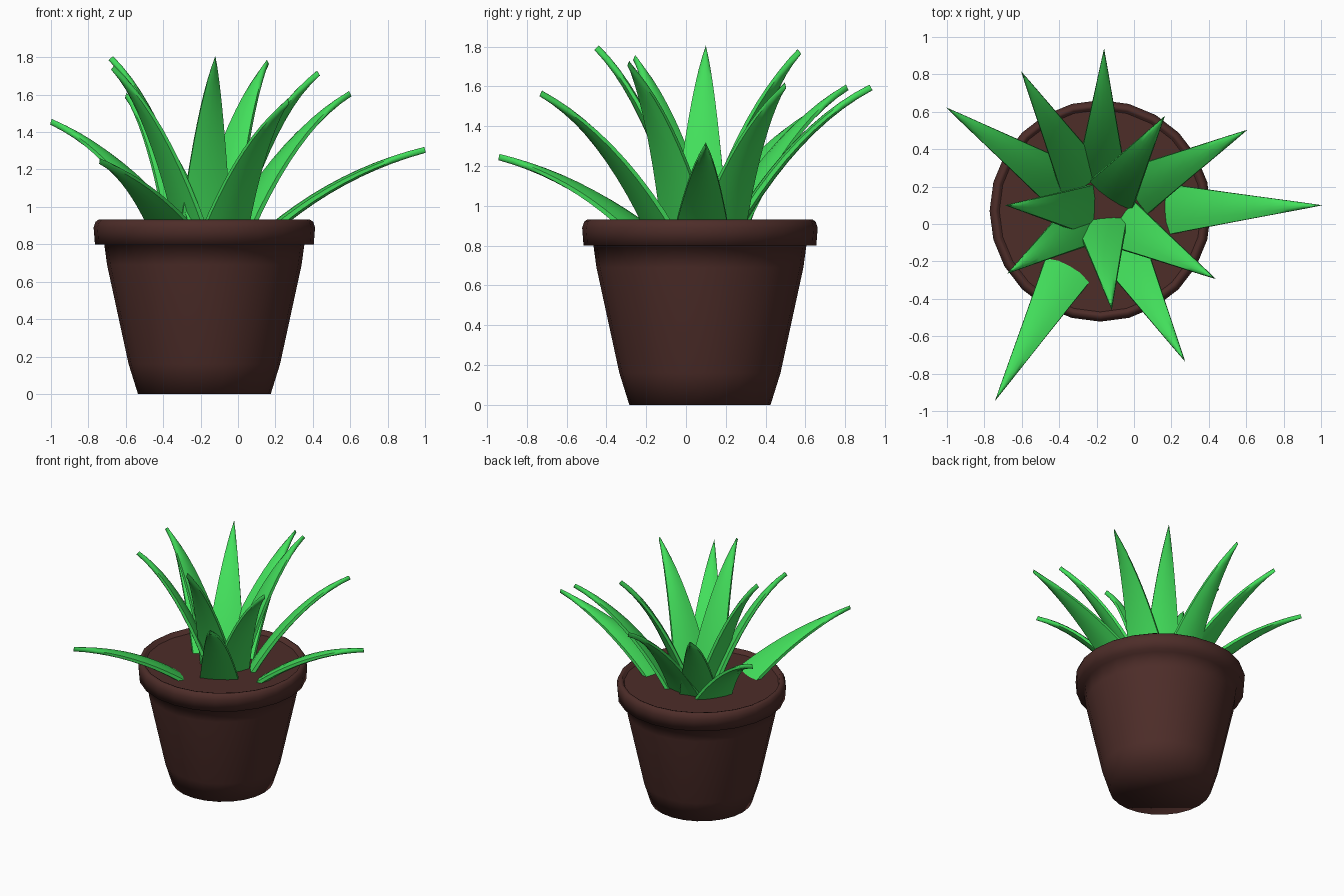
import bpy, bmesh, math
from mathutils import Vector

if "Cube" in bpy.data.objects:
    bpy.data.objects.remove(bpy.data.objects["Cube"])

CX, CY = -0.18, 0.07   # pot axis
SOIL_Z = 0.9


def material(name, rgb):
    m = bpy.data.materials.new(name)
    m.diffuse_color = (*rgb, 1)
    m.use_nodes = True
    m.node_tree.nodes["Principled BSDF"].inputs["Base Color"].default_value = m.diffuse_color
    return m


BROWN = material("brown_clay", (0.075, 0.026, 0.022))
GREEN = material("leaf_green", (0.055, 0.74, 0.105))


def finish(name, bm, mat, angle):
    bmesh.ops.recalc_face_normals(bm, faces=bm.faces)
    me = bpy.data.meshes.new(name)
    bm.to_mesh(me)
    bm.free()
    ob = bpy.data.objects.new(name, me)
    bpy.context.collection.objects.link(ob)
    me.materials.append(mat)
    bpy.ops.object.select_all(action='DESELECT')
    ob.select_set(True)
    bpy.context.view_layer.objects.active = ob
    bpy.ops.object.shade_smooth_by_angle(angle=math.radians(angle))
    return ob


def loft(rings, bm):
    n = len(rings[0])
    vs = [[bm.verts.new(p) for p in r] for r in rings]
    for a, b in zip(vs, vs[1:]):
        for i in range(n):
            j = (i + 1) % n
            bm.faces.new((a[i], a[j], b[j], b[i]))
    bm.faces.new(vs[0])
    bm.faces.new(vs[-1])


def lathe(name, profile, angle, sides=24):
    bm = bmesh.new()
    loft([[(CX + r * math.cos(2 * math.pi * i / sides),
            CY + r * math.sin(2 * math.pi * i / sides), z)
           for i in range(sides)] for r, z in profile], bm)
    return finish(name, bm, BROWN, angle)


# tapered pot with rolled rim, closed by the soil surface
lathe("pot", [(0.355, 0), (0.405, 0.16), (0.52, 0.69), (0.535, 0.80),
              (0.585, 0.80), (0.592, 0.89), (0.582, 0.92), (0.565, 0.932),
              (0.55, 0.928), (0.54, SOIL_Z)], 95)
# soil disc
lathe("soil", [(0.54, SOIL_Z - 0.01), (0.54, SOIL_Z + 0.002)], 30)

# half of the leaf cross-section, mirrored below
UPPER = [(1, 0.45), (0.5, 0.9), (0, 1), (-0.5, 0.9), (-1, 0.45)]
SECTION = UPPER + [(-u, -v) for u, v in UPPER]


# curved leaf: flattened cross-section, tapering to a thin upright edge
def leaf(i, tip, base_r, steps=10):
    tip = Vector(tip)
    out = Vector((tip.x - CX, tip.y - CY, 0))
    L = out.length - base_r
    out.normalize()
    side = Vector((-out.y, out.x, 0))
    up = Vector((0, 0, 1))
    p0 = Vector((CX, CY, 0.87)) + out * base_r
    H = tip.z - 0.015 - p0.z
    p1 = p0 + out * 0.45 * L + up * 0.73 * H
    p2 = p0 + out * L + up * H
    rings = []
    for k in range(steps + 1):
        t = k / steps
        c = p0 * (1 - t) ** 2 + p1 * 2 * t * (1 - t) + p2 * t * t
        d = ((p1 - p0) * (1 - t) + (p2 - p1) * t).normalized()
        nrm = side.cross(d)
        w = 0.137 * (1 - t) ** 0.95 + 0.001
        h = 0.028 - 0.012 * t
        rings.append([c + side * w * u + nrm * h * v for u, v in SECTION])
    bm = bmesh.new()
    loft(rings, bm)
    finish(f"leaf_{i:02d}", bm, GREEN, 60)


# (tip position, base distance from the pot axis), clockwise from back left
LEAVES = [((-1.0, 0.62, 1.47), 0.21), ((-0.60, 0.81, 1.61), 0.17),
          ((-0.16, 0.93, 1.61), 0.17), ((0.16, 0.57, 1.79), 0.10),
          ((0.60, 0.50, 1.62), 0.21), ((1.0, 0.10, 1.32), 0.35),
          ((0.43, -0.29, 1.73), 0.13), ((0.27, -0.73, 1.58), 0.22),
          ((-0.12, -0.45, 1.81), 0.06), ((-0.74, -0.94, 1.26), 0.34),
          ((-0.67, -0.26, 1.76), 0.08), ((-0.68, 0.10, 1.81), 0.05)]
for i, (tip, r) in enumerate(LEAVES, 1):
    leaf(i, tip, r)
